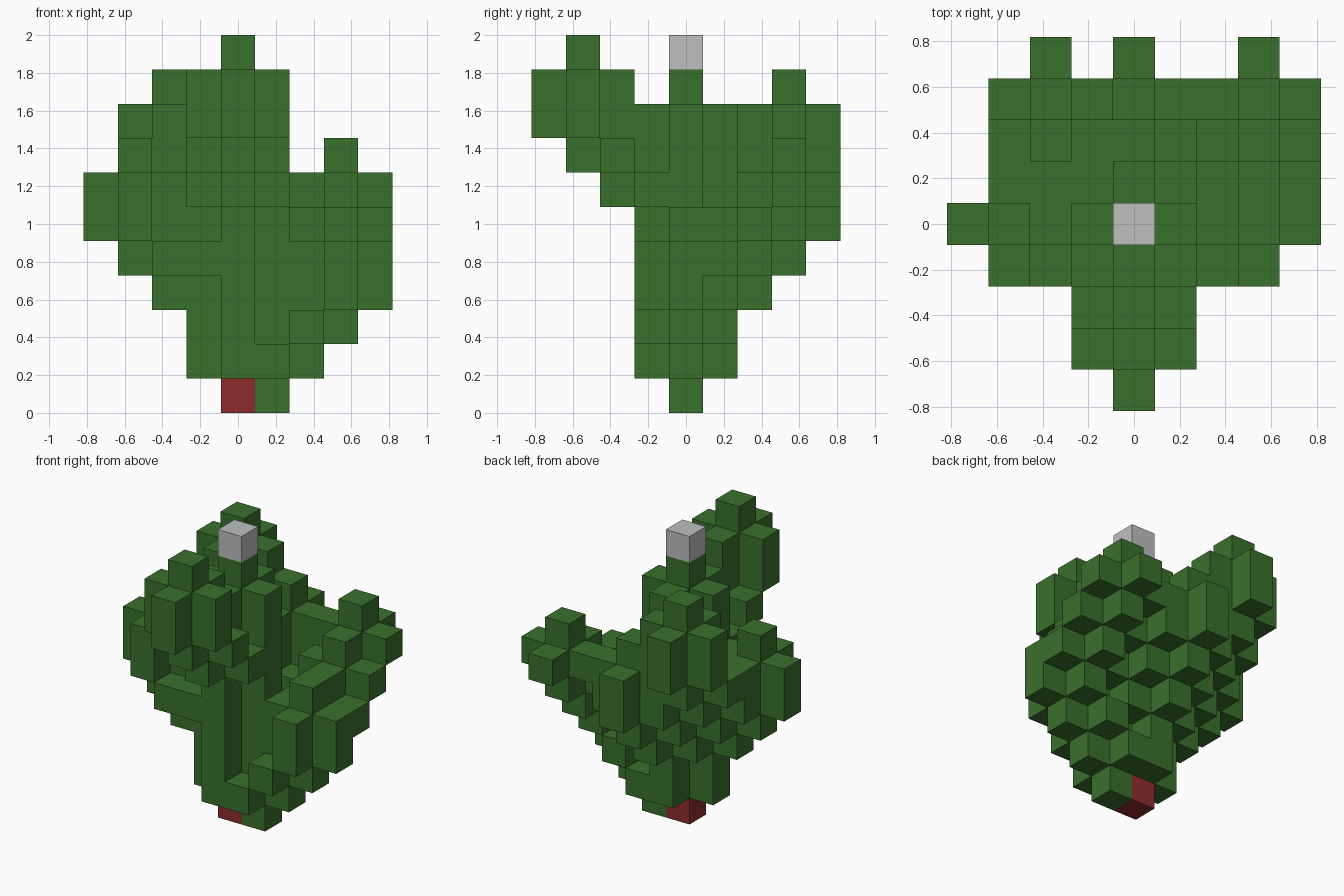
import bpy, bmesh
from mathutils import Vector

cube = bpy.data.objects.get("Cube")
if cube:
    bpy.data.objects.remove(cube, do_unlink=True)

UNIT = 2 / 11  # edge of one block


def material(name, rgb):
    mat = bpy.data.materials.new(name)
    mat.use_nodes = True
    mat.diffuse_color = (*rgb, 1)
    mat.node_tree.nodes["Principled BSDF"].inputs["Base Color"].default_value = (*rgb, 1)
    return mat


leaf_green = material("leaf green", (0.042, 0.162, 0.026))
root_red = material("root red", (0.27, 0.025, 0.027))
tip_grey = material("tip grey", (0.51, 0.52, 0.52))

SIDES = [Vector(d) for d in ((1, 0, 0), (-1, 0, 0), (0, 1, 0), (0, -1, 0), (0, 0, 1), (0, 0, -1))]


def build_blocks(name, cells, solid, mat):
    """Mesh the outer faces of a set of unit blocks."""
    bm = bmesh.new()
    for cell in sorted(cells):
        centre = Vector(cell) + Vector((0, 0, 0.5))
        for n in SIDES:
            if tuple(int(a + b) for a, b in zip(cell, n)) in solid:
                continue
            u = Vector((n.y, n.z, n.x))
            v = n.cross(u)
            ring = [(-1, -1), (1, -1), (1, 1), (-1, 1)]
            bm.faces.new([bm.verts.new((centre + (n + u * a + v * b) / 2) * UNIT) for a, b in ring])
    bmesh.ops.remove_doubles(bm, verts=bm.verts, dist=0.001)
    mesh = bpy.data.meshes.new(name)
    bm.to_mesh(mesh)
    bm.free()
    mesh.materials.append(mat)
    obj = bpy.data.objects.new(name, mesh)
    bpy.context.collection.objects.link(obj)


# Branch centre lines: the trunk, then the limbs growing from it
trunk = [(0, 0, z) for z in range(1, 9)]
side_limb = [(1, 0, 1), (2, 0, 2), (3, 0, 3), (3, 0, 4), (3, 1, 4), (3, 2, 5), (3, 3, 6)]
opposite_limb = [(-1, 0, 4), (-2, 0, 4), (-3, 0, 5), (-3, 0, 6)]
back_limb = [(0, 1, 3), (0, 2, 4), (0, 3, 5), (0, 3, 6)]
back_corner_limb = [(-1, 1, 5), (-2, 2, 6), (-2, 3, 7), (-2, 3, 8)]
front_limb = [(0, -1, 6), (0, -2, 7), (0, -3, 8), (0, -3, 9)]

# Thicken every centre line by one block on each of the six sides
foliage = set()
for limb in (trunk, side_limb, opposite_limb, back_limb, back_corner_limb, front_limb):
    for cell in limb:
        foliage.add(cell)
        foliage.update(tuple(int(a + b) for a, b in zip(cell, n)) for n in SIDES)

root, tip = {(0, 0, 0)}, {(0, 0, 10)}
foliage -= root | tip
everything = foliage | root | tip

build_blocks("branches", foliage, everything, leaf_green)
build_blocks("root_block", root, everything, root_red)
build_blocks("tip_block", tip, everything, tip_grey)
